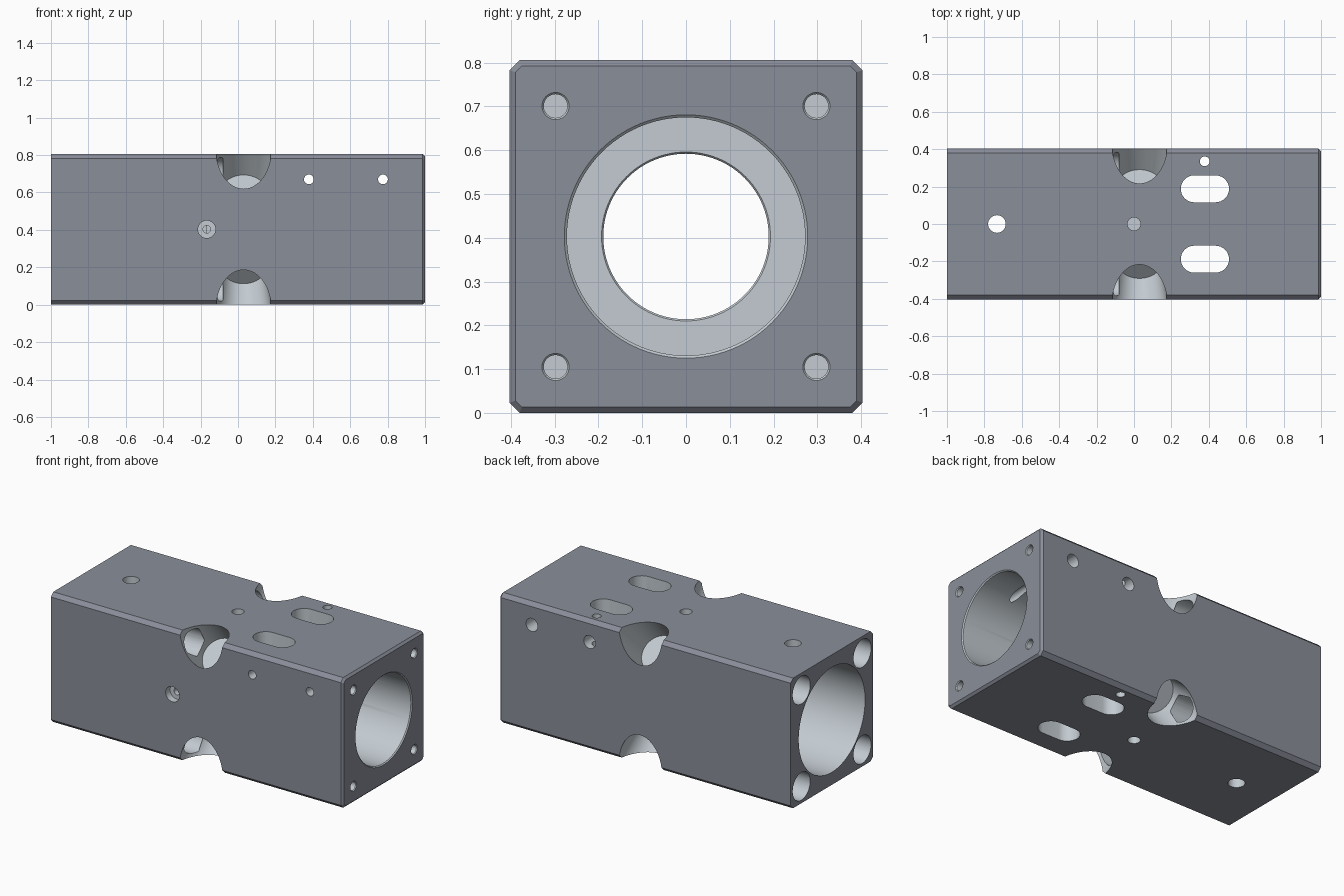
import bpy, bmesh, math
from mathutils import Vector

if "Cube" in bpy.data.objects:
    bpy.data.objects.remove(bpy.data.objects["Cube"])

H = 0.403                      # half width of the block, also its centre height
C = Vector((0, 0, H))


def material(name, color):
    mat = bpy.data.materials.new(name)
    mat.diffuse_color = (*color, 1)
    mat.use_nodes = True
    mat.node_tree.nodes["Principled BSDF"].inputs["Base Color"].default_value = mat.diffuse_color
    return mat


OUTER = material("dark_coating", (0.255, 0.272, 0.32))
INNER = material("machined_metal", (0.55, 0.60, 0.64))


def make_object(name, rings, mat):
    """Skin a stack of equal-length point rings and cap both ends."""
    bm = bmesh.new()
    loops = [[bm.verts.new(p) for p in ring] for ring in rings]
    n = len(loops[0])
    for a, b in zip(loops, loops[1:]):
        for i in range(n):
            j = (i + 1) % n
            bm.faces.new((a[i], a[j], b[j], b[i]))
    bm.faces.new(loops[0][::-1])
    bm.faces.new(loops[-1])
    bmesh.ops.recalc_face_normals(bm, faces=bm.faces[:])
    mesh = bpy.data.meshes.new(name)
    bm.to_mesh(mesh)
    bm.free()
    mesh.materials.append(mat)
    ob = bpy.data.objects.new(name, mesh)
    bpy.context.collection.objects.link(ob)
    return ob


def section(x, h, c):
    """Square with chamfered corners at position x."""
    pts = [(h, h - c), (h - c, h), (c - h, h), (-h, h - c),
           (-h, c - h), (c - h, -h), (h - c, -h), (h, c - h)]
    return [(x, y, z + H) for y, z in pts]


# Main block: chamfered long edges, smaller chamfer round the right end
block = make_object("bored_block", [section(-1, H, 0.023), section(0.987, H, 0.023),
                                    section(1, H - 0.013, 0.015)], OUTER)


def cut(rings):
    """Subtract a skinned solid; the cut walls take the bare metal colour."""
    cutter = make_object("cutter", rings, INNER)
    cutter.hide_render = True
    mod = block.modifiers.new("cut", 'BOOLEAN')
    mod.operation = 'DIFFERENCE'
    mod.solver = 'EXACT'
    mod.material_mode = 'TRANSFER'
    mod.object = cutter
    bpy.context.view_layer.objects.active = block
    bpy.ops.object.modifier_apply(modifier=mod.name)
    bpy.data.objects.remove(cutter, do_unlink=True)


def bore(origin, axis, profile, sides=32):
    """Cut a turned shape; profile holds (distance along axis, radius)."""
    axis = Vector(axis).normalized()
    u = axis.orthogonal().normalized()
    v = axis.cross(u)
    angles = [2 * math.pi * i / sides for i in range(sides)]
    cut([[Vector(origin) + axis * d + (u * math.cos(a) + v * math.sin(a)) * r
          for a in angles] for d, r in profile])


# Central stepped bore with a narrow web in the middle
bore(C, (1, 0, 0), [(-1.1, 0.325), (-0.17, 0.325), (-0.17, 0.193), (-0.165, 0.189),
                    (0.225, 0.189), (0.23, 0.193), (0.23, 0.272), (0.994, 0.272),
                    (1.0, 0.278), (1.1, 0.278)], 96)

# Four corners: rod hole from the left, tapped hole on the right, diagonal notch
for sy in (-1, 1):
    for sz in (-1, 1):
        corner = C + Vector((0, sy * 0.298, sz * 0.298))
        bore(corner, (1, 0, 0), [(-1.1, 0.086), (-0.08, 0.086)])
        bore(corner, (1, 0, 0), [(0.65, 0.027), (0.995, 0.027), (1.0, 0.031), (1.1, 0.031)])
        bore(C + Vector((0.03, 0, 0)), (0, sy, sz),
             [(0.296, 0.115), (0.57, 0.147), (0.7, 0.162)], 64)

# Through slots, top to bottom
for sy in (-1, 1):
    outline = []
    for i in range(34):
        a = math.pi * (i if i < 17 else i - 1) / 16 - math.pi / 2
        cx = 0.436 if i < 17 else 0.322
        outline.append((cx + 0.072 * math.cos(a), sy * 0.188 + 0.072 * math.sin(a)))
    cut([[(x, y, z) for x, y in outline] for z in (-0.1, 0.95)])

# Vertical through holes
for x, y, r in ((-0.733, 0, 0.047), (0.378, 0.335, 0.026)):
    bore((x, y, 0), (0, 0, 1), [(-0.1, r), (0.95, r)])

# Blind holes in the web, top and bottom
for sz in (-1, 1):
    bore(C, (0, 0, sz), [(0.28, 0.035), (0.5, 0.035)])

# Cross holes, wider from the back
for x in (0.379, 0.775):
    bore((x, 0, 0.67), (0, 1, 0), [(-0.5, 0.026), (0.15, 0.026), (0.15, 0.04), (0.5, 0.04)])

# Counterbored hole in the front
bore((-0.167, 0, H), (0, -1, 0), [(0.25, 0.02), (0.36, 0.02), (0.36, 0.047), (0.5, 0.047)])

# Smooth the round walls, keep edges sharp
bpy.ops.object.select_all(action='DESELECT')
block.select_set(True)
bpy.context.view_layer.objects.active = block
bpy.ops.object.shade_smooth_by_angle(angle=math.radians(25))
